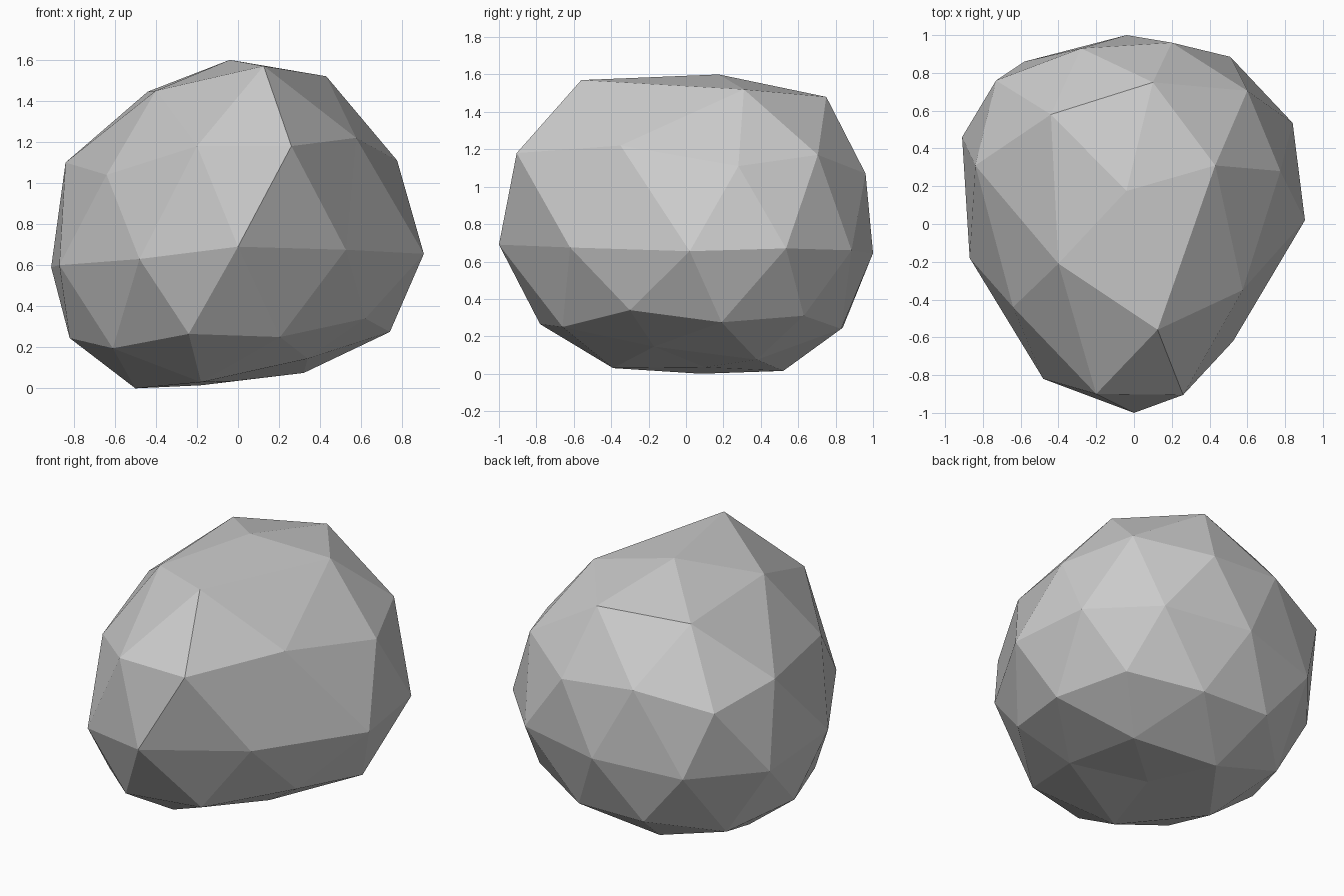
import bpy
import bmesh

if "Cube" in bpy.data.objects:
    bpy.data.objects.remove(bpy.data.objects["Cube"])

# Faceted boulder: rings of corners (counter-clockwise), joined in a geodesic pattern
top = (-0.04, 0.175, 1.60)
crown = [(0.43, 0.31, 1.52), (0.10, 0.75, 1.48), (-0.44, 0.58, 1.445),
         (-0.40, -0.21, 1.45), (0.125, -0.56, 1.57)]
shoulder = [(0.775, 0.28, 1.11), (0.60, 0.705, 1.17), (0.20, 0.96, 1.07),
            (-0.28, 0.93, 1.115), (-0.73, 0.76, 1.02), (-0.84, 0.31, 1.10),
            (-0.64, -0.44, 1.04), (-0.20, -0.90, 1.18), (0.26, -0.905, 1.18),
            (0.575, -0.35, 1.22)]
girth = [(0.84, 0.535, 0.67), (0.51, 0.885, 0.66), (-0.04, 1.00, 0.645),
         (-0.58, 0.86, 0.60), (-0.91, 0.46, 0.59), (-0.87, -0.18, 0.60),
         (-0.48, -0.82, 0.63), (0.0, -1.00, 0.69), (0.525, -0.62, 0.675),
         (0.905, 0.02, 0.655)]
skirt = [(0.74, 0.19, 0.275), (0.585, 0.63, 0.31), (0.17, 0.83, 0.24),
         (-0.29, 0.84, 0.25), (-0.64, 0.51, 0.155), (-0.82, 0.085, 0.245),
         (-0.61, -0.42, 0.195), (-0.24, -0.78, 0.265), (0.205, -0.66, 0.25),
         (0.62, -0.30, 0.34)]
foot = [(0.32, 0.38, 0.075), (-0.18, 0.52, 0.015), (-0.50, 0.08, 0.0),
        (-0.18, -0.39, 0.03), (0.34, -0.17, 0.145)]
base = (-0.02, 0.10, 0.035)

bm = bmesh.new()


def ring(points):
    return [bm.verts.new(p) for p in points]


def cap(tip, small, big, shift):
    """Close a ten-corner ring with a five-corner ring and a tip."""
    for i in range(5):
        a, b = small[i], small[(i + 1) % 5]
        k = 2 * i + shift
        before, here, after = (big[(k + d) % 10] for d in (-1, 0, 1))
        for tri in ((tip, a, b), (a, before, here), (a, here, after), (a, after, b)):
            bm.faces.new(tri)


def band(aligned, between):
    """Zigzag of triangles; between[k] sits between aligned[k] and aligned[k+1]."""
    for k in range(10):
        n = (k + 1) % 10
        bm.faces.new((aligned[k], between[k], aligned[n]))
        bm.faces.new((between[k], between[n], aligned[n]))


upper, middle, lower = ring(shoulder), ring(girth), ring(skirt)
cap(bm.verts.new(top), ring(crown), upper, 0)
band(upper, middle)
band(lower, middle)
cap(bm.verts.new(base), ring(foot), lower, 1)
bmesh.ops.recalc_face_normals(bm, faces=bm.faces[:])

mesh = bpy.data.meshes.new("boulder")
bm.to_mesh(mesh)
bm.free()

# Plain stone colour, flat shaded
stone = bpy.data.materials.new("stone grey")
stone.diffuse_color = (0.6, 0.6, 0.6, 1.0)
stone.use_nodes = True
stone.node_tree.nodes["Principled BSDF"].inputs["Base Color"].default_value = stone.diffuse_color
mesh.materials.append(stone)
boulder = bpy.data.objects.new("boulder", mesh)
bpy.context.collection.objects.link(boulder)
